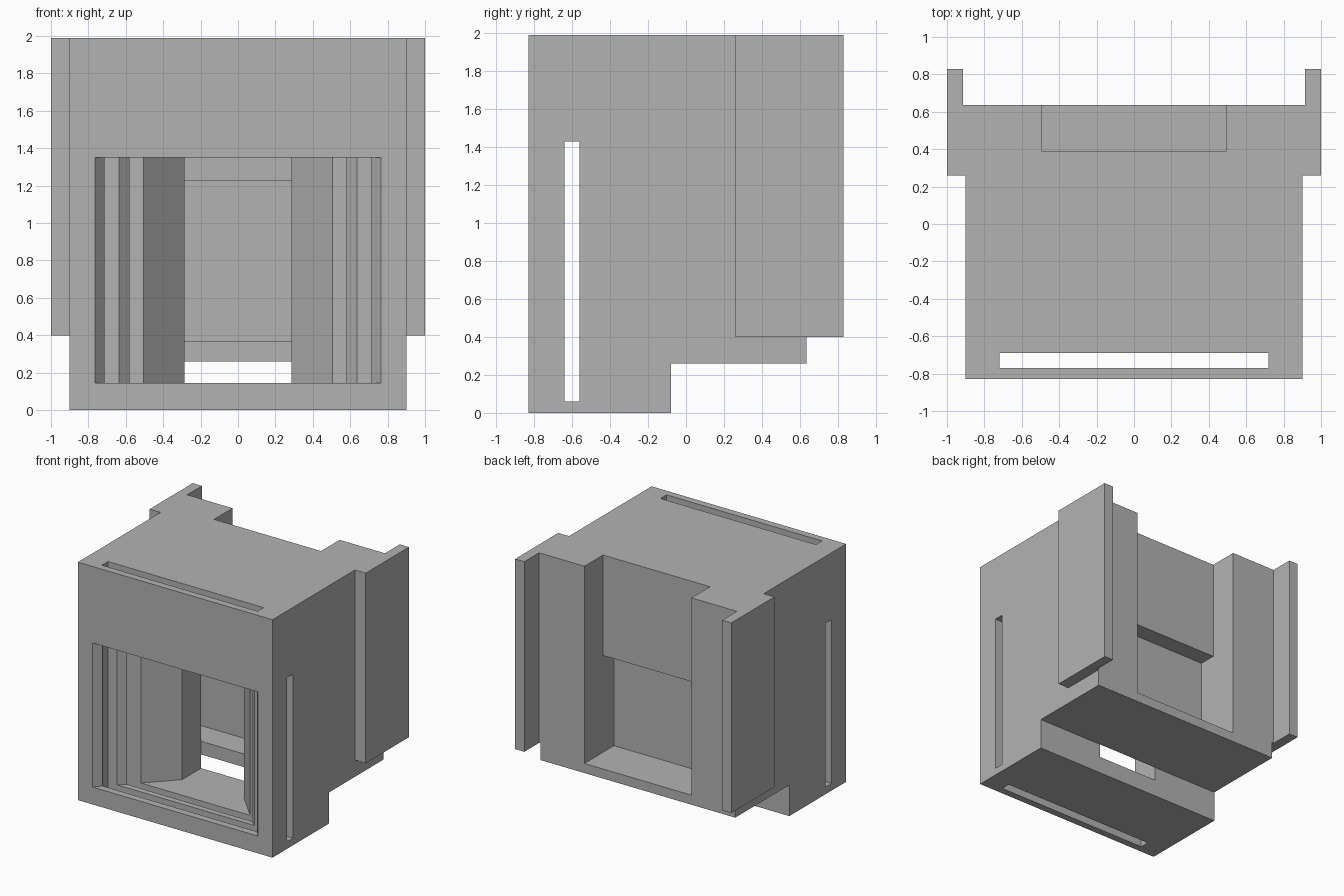
import bpy
import bmesh
import math

if "Cube" in bpy.data.objects:
    bpy.data.objects.remove(bpy.data.objects["Cube"], do_unlink=True)

grey = bpy.data.materials.new("plain grey")
grey.use_nodes = True
colour = (0.45, 0.45, 0.45, 1)
grey.diffuse_color = colour
grey.node_tree.nodes["Principled BSDF"].inputs["Base Color"].default_value = colour


def finish(name, bm):
    bmesh.ops.recalc_face_normals(bm, faces=bm.faces[:])
    mesh = bpy.data.meshes.new(name)
    bm.to_mesh(mesh)
    bm.free()
    mesh.materials.append(grey)
    obj = bpy.data.objects.new(name, mesh)
    bpy.context.collection.objects.link(obj)
    return obj


def mirrored_plan(name, half, z0, z1):
    """Extrude a plan outline, given as its +x half, between two heights."""
    outline = half + [(-x, y) for x, y in reversed(half)]
    bm = bmesh.new()
    face = bm.faces.new([bm.verts.new((x, y, z0)) for x, y in outline])
    side = bmesh.ops.extrude_face_region(bm, geom=[face])["geom"]
    bmesh.ops.translate(bm, vec=(0, 0, z1 - z0),
                        verts=[v for v in side if isinstance(v, bmesh.types.BMVert)])
    return finish(name, bm)


def box(name, x, y, z):
    bm = bmesh.new()
    bmesh.ops.create_cube(bm, size=1)
    for v in bm.verts:
        v.co = [lim[0] if c < 0 else lim[1] for c, lim in zip(v.co, (x, y, z))]
    return finish(name, bm)


def rod(name, x, z, radius, y0, y1, sides):
    bm = bmesh.new()
    bmesh.ops.create_cone(bm, cap_ends=True, segments=sides, radius1=radius,
                          radius2=radius, depth=y1 - y0)
    for v in bm.verts:
        a, b, c = v.co
        v.co = (x + a, (y0 + y1) / 2 + c, z + b)
    return finish(name, bm)


# Housing with rear shoulders and ears
housing = mirrored_plan("housing", [
    (0.9, -0.83), (0.9, 0.26), (1, 0.26), (1, 0.83), (0.915, 0.83), (0.915, 0.635)],
    0, 1.99)

# Undercuts below the rear block and shoulders
cutters = [box("rear_undercut", (-2, 2), (-0.08, 2), (-1, 0.26)),
           box("ear_undercut", (-2, 2), (0.635, 2), (-1, 0.4))]
for side, lim in (("left", (0.9, 2)), ("right", (-2, -0.9))):
    cutters.append(box(side + "_shoulder_undercut", lim, (0, 2), (-1, 0.4)))

# Stepped funnel entering from the front
cutters.append(mirrored_plan("front_funnel", [
    (0.765, -1), (0.765, -0.83), (0.715, -0.77), (0.715, -0.69), (0.635, -0.69),
    (0.58, -0.64), (0.58, -0.56), (0.505, -0.56), (0.285, -0.33), (0.285, -0.08)],
    0.145, 1.35))

# Inner chamber, rear notch, rear pocket and slots
cutters += [
    box("inner_chamber", (-0.495, 0.495), (-0.08, 0.15), (0.37, 1.225)),
    box("rear_notch", (-0.495, 0.495), (0.39, 2), (0.34, 3)),
    box("rear_pocket", (-0.495, 0.495), (0.245, 0.5), (0.34, 1.15)),
    box("vertical_slot", (-0.72, 0.72), (-0.77, -0.69), (-1, 3)),
    box("side_slot", (-2, 2), (-0.64, -0.56), (0.06, 1.43)),
    rod("round_window", 0, 0.745, 0.315, 0.1, 0.3, 64),
]

# Blind bolt holes in the rear face
for x in (-0.745, 0.745):
    for z in (0.695, 1.58):
        cutters.append(rod("bolt_hole", x, z, 0.08, 0.53, 0.8, 32))

for cutter in cutters:
    mod = housing.modifiers.new(cutter.name, "BOOLEAN")
    mod.operation = "DIFFERENCE"
    mod.solver = "EXACT"
    mod.object = cutter
    cutter.hide_render = True

# Bake the cuts and drop the cutters
bpy.context.view_layer.update()
graph = bpy.context.evaluated_depsgraph_get()
result = bpy.data.meshes.new_from_object(housing.evaluated_get(graph))
housing.modifiers.clear()
housing.data = result
for cutter in cutters:
    bpy.data.objects.remove(cutter, do_unlink=True)

bpy.context.view_layer.objects.active = housing
housing.select_set(True)
bpy.ops.object.shade_smooth_by_angle(angle=math.radians(30))
